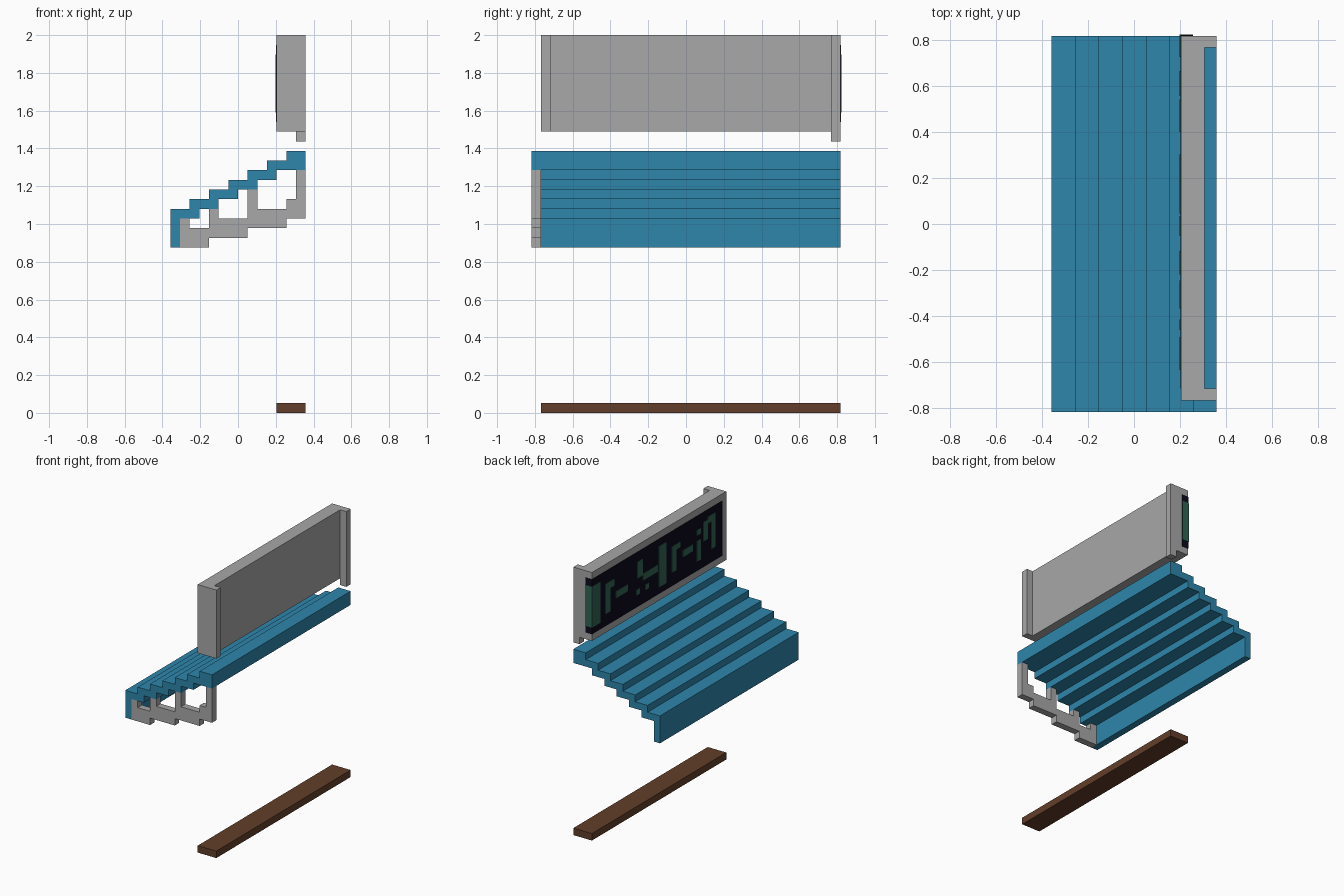
import bpy, bmesh

if "Cube" in bpy.data.objects:
    bpy.data.objects.remove(bpy.data.objects["Cube"])

U = 0.0511                      # one block of the model's grid


def Z(k):                       # grid level to height, measured from the top (level 39)
    return 2 - (39 - k) * U


def srgb(r, g, b):
    f = lambda c: c / 12.92 if c <= 0.04045 else ((c + 0.055) / 1.055) ** 2.4
    return (f(r / 255), f(g / 255), f(b / 255), 1)


def material(name, *rgb):
    m = bpy.data.materials.new(name)
    m.diffuse_color = srgb(*rgb)
    m.use_nodes = True
    m.node_tree.nodes["Principled BSDF"].inputs["Base Color"].default_value = m.diffuse_color
    return m


GREY = material("light_grey", 168, 168, 168)
BLUE = material("awning_blue", 46, 134, 171)
BROWN = material("dark_brown", 98, 62, 42)
BLACK = material("screen_black", 12, 10, 28)
GREEN = material("unlit_green", 48, 100, 83)


def prism(name, pts, a, b, axis, mat):
    """Extrude a flat outline from a to b along y (points x,z) or z (points x,y)."""
    place = {"y": lambda p, t: (p[0], t, p[1]), "z": lambda p, t: (p[0], p[1], t)}[axis]
    bm = bmesh.new()
    face = bm.faces.new([bm.verts.new(place(p, a)) for p in pts])
    new = bmesh.ops.extrude_face_region(bm, geom=[face])["geom"]
    shift = [q - p for p, q in zip(place((0, 0), a), place((0, 0), b))]
    bmesh.ops.translate(bm, vec=shift, verts=[v for v in new if isinstance(v, bmesh.types.BMVert)])
    bmesh.ops.recalc_face_normals(bm, faces=bm.faces)
    me = bpy.data.meshes.new(name)
    bm.to_mesh(me)
    bm.free()
    me.materials.append(mat)
    ob = bpy.data.objects.new(name, me)
    bpy.context.collection.objects.link(ob)
    return ob


def box(name, x0, x1, y0, y1, z0, z1, mat):
    return prism(name, [(x0, y0), (x1, y0), (x1, y1), (x0, y1)], z0, z1, "z", mat)


# Floor plank
box("floor_plank", 4 * U, 7 * U, -15 * U, 16 * U, 0, 0.052, BROWN)

# Stepped awning: top treads, then underside steps, then the front lip
top = [(-7, 21)]
for i in range(6):
    top += [(2 * i - 5, 21 + i), (2 * i - 5, 22 + i)]
top += [(7, 27), (7, 25)]
under = []
for i in range(5):
    under += [(4 - 2 * i, 25 - i), (4 - 2 * i, 24 - i)]
under += [(-6, 20), (-6, 17), (-7, 17)]
prism("awning", [(x * U, Z(z)) for x, z in top + under], -16 * U, 16 * U, "y", BLUE)

# Side bracket under one end, running up between the struts to the awning
bracket = [(-6, 17), (-3, 17), (-3, 18), (1, 18), (1, 19), (5, 19), (5, 20), (7, 20),
           (7, 25), (6, 25), (6, 22), (5, 22), (5, 21), (2, 21),
           (2, 23), (1, 23), (1, 20), (-2, 20),
           (-2, 21), (-3, 21), (-3, 19), (-5, 19), (-5, 20), (-6, 20)]
prism("side_bracket", [(x * U, Z(z)) for x, z in bracket], -16 * U, -15 * U, "y", GREY)

# Display board with a flange at each end, the far flange one block longer
board = [(4, -15), (7, -15), (7, -14), (6, -14), (6, 15), (7, 15), (7, 16), (4, 16)]
prism("display_board", [(x * U, y * U) for x, y in board], Z(29), Z(39), "z", GREY)
box("flange_foot", 6 * U, 7 * U, 15 * U, 16 * U, Z(28), Z(29), GREY)

# Dark screen, wrapping one block around the far end
box("screen", 4 * U - 0.003, 5 * U, -14 * U, 16 * U + 0.003, Z(30), Z(38), BLACK)

# Abstract unlit segments on the screen: y from, y to, z from, z to
segments = [(11.9, 13.0, 31.8, 36.2), (10.9, 11.9, 35.2, 36.2), (7.8, 10.6, 33.2, 34.2),
            (5.1, 5.9, 31.8, 32.6), (3.0, 3.8, 31.8, 32.6), (4.4, 5.6, 34.2, 36.6),
            (0.9, 4.4, 33.4, 34.4), (-1.0, 0.7, 31.0, 37.0), (-3.3, -2.3, 32.0, 35.8),
            (-4.3, -3.3, 35.0, 35.8), (-7.2, -4.8, 33.3, 34.3), (-9.0, -8.1, 35.2, 36.0),
            (-9.0, -8.1, 31.4, 34.4), (-10.6, -9.6, 33.8, 36.6), (-12.4, -11.4, 32.0, 37.0),
            (-11.4, -10.6, 36.0, 37.0)]
for i, (y0, y1, z0, z1) in enumerate(segments):
    box(f"screen_segment_{i + 1}", 4 * U - 0.006, 4 * U, y0 * U, y1 * U, Z(z0), Z(z1), GREEN)
box("screen_end_block", 4 * U - 0.006, 5 * U, 14.2 * U, 16 * U + 0.006, Z(31), Z(37), GREEN)
